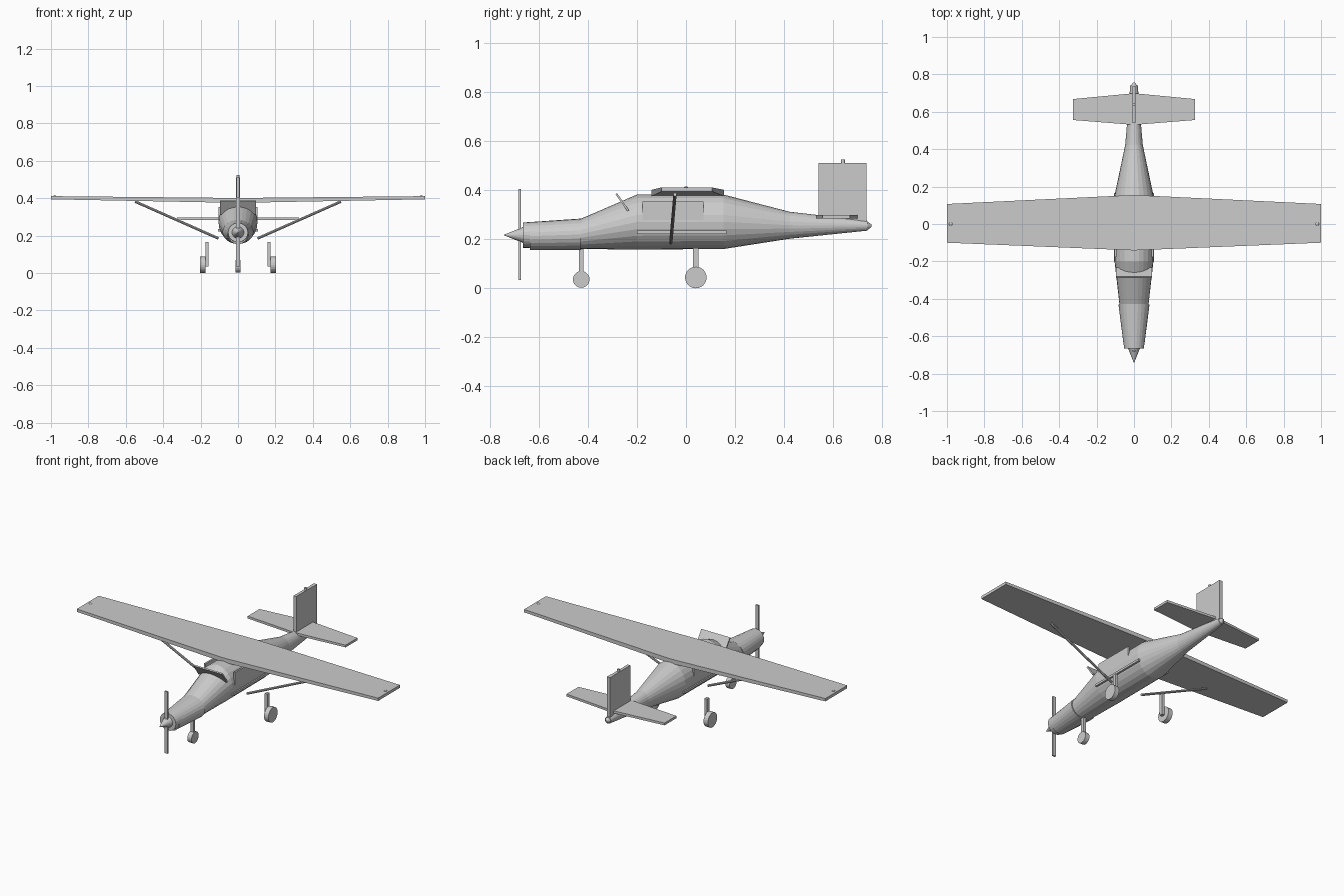
import bpy, bmesh, math
from mathutils import Vector

if "Cube" in bpy.data.objects:
    bpy.data.objects.remove(bpy.data.objects["Cube"])


def finish(bm, name):
    bmesh.ops.recalc_face_normals(bm, faces=bm.faces)
    me = bpy.data.meshes.new(name)
    bm.to_mesh(me)
    bm.free()
    ob = bpy.data.objects.new(name, me)
    bpy.context.collection.objects.link(ob)
    return ob


def loft(name, sections, n=24):
    """Elliptical rings along y from (y, z_bottom, z_top, half_width)."""
    bm = bmesh.new()
    rings = []
    for y, zb, zt, hw in sections:
        c, r = (zb + zt) / 2, (zt - zb) / 2
        rings.append([bm.verts.new((hw * math.cos(2 * math.pi * i / n), y,
                                    c + r * math.sin(2 * math.pi * i / n))) for i in range(n)])
    for a, b in zip(rings, rings[1:]):
        for i in range(n):
            j = (i + 1) % n
            bm.faces.new((a[i], a[j], b[j], b[i]))
    bm.faces.new(rings[0])
    bm.faces.new(rings[-1])
    return finish(bm, name)


def box(name, centre, size, tilt=0.0):
    bm = bmesh.new()
    bmesh.ops.create_cube(bm, size=1)
    bmesh.ops.scale(bm, vec=size, verts=bm.verts)
    ob = finish(bm, name)
    ob.location = centre
    ob.rotation_euler.x = tilt
    return ob


def rod(name, a, b, r1, r2=None, n=16):
    a, b = Vector(a), Vector(b)
    bm = bmesh.new()
    bmesh.ops.create_cone(bm, cap_ends=True, segments=n, radius1=r1,
                          radius2=r1 if r2 is None else r2, depth=(b - a).length)
    ob = finish(bm, name)
    ob.location = (a + b) / 2
    ob.rotation_euler = (b - a).to_track_quat('Z', 'Y').to_euler()
    return ob


def ball(name, centre, r):
    bm = bmesh.new()
    bmesh.ops.create_uvsphere(bm, u_segments=12, v_segments=8, radius=r)
    ob = finish(bm, name)
    ob.location = centre
    return ob


def tapered_panel(name, stations):
    """Flat tapered slab from (x, y_front, y_back, z_bottom, z_top)."""
    bm = bmesh.new()
    rings = [[bm.verts.new((x, y, z)) for y, z in ((yf, zb), (yb, zb), (yb, zt), (yf, zt))]
             for x, yf, yb, zb, zt in stations]
    for a, b in zip(rings, rings[1:]):
        for i in range(4):
            j = (i + 1) % 4
            bm.faces.new((a[i], a[j], b[j], b[i]))
    bm.faces.new(rings[0])
    bm.faces.new(rings[-1])
    return finish(bm, name)


# Body and engine cowling
loft("fuselage", [(-0.665, 0.165, 0.268, 0.053), (-0.427, 0.16, 0.284, 0.078),
                  (-0.2, 0.158, 0.382, 0.104), (0.153, 0.16, 0.382, 0.104),
                  (0.422, 0.202, 0.312, 0.047), (0.74, 0.235, 0.275, 0.02)])
loft("cowling", [(-0.635, 0.155, 0.27, 0.057), (-0.43, 0.155, 0.284, 0.083)])
loft("tail_cone", [(0.735, 0.235, 0.275, 0.02), (0.757, 0.25, 0.26, 0.005)], 12)

# Propeller
rod("spinner", (0, -0.66, 0.217), (0, -0.745, 0.217), 0.034, 0.0, 20)
box("propeller_blades", (0, -0.678, 0.22), (0.02, 0.01, 0.371))

# Wing and tail surfaces
tapered_panel("wing", [(-1, -0.1, 0.107, 0.394, 0.411), (0, -0.141, 0.155, 0.375, 0.401),
                       (1, -0.1, 0.107, 0.394, 0.411)])
tapered_panel("tailplane", [(-0.325, 0.556, 0.668, 0.284, 0.298), (0, 0.53, 0.699, 0.284, 0.298),
                            (0.325, 0.556, 0.668, 0.284, 0.298)])
box("fin", (0, 0.622, 0.385), (0.018, 0.162, 0.252))
box("rudder", (0, 0.718, 0.385), (0.022, 0.034, 0.252))
rod("beacon", (0, 0.64, 0.505), (0, 0.64, 0.524), 0.008, n=12)

# Windscreen
box("windscreen", (0, -0.26, 0.351), (0.19, 0.008, 0.085), math.atan2(0.049, 0.07))

# Nose gear
box("nose_gear_leg", (0, -0.427, 0.11), (0.018, 0.017, 0.14))
rod("nose_wheel", (-0.014, -0.427, 0.036), (0.014, -0.427, 0.036), 0.034, n=20)

# Paired parts
for side, s in (("left", -1), ("right", 1)):
    box(side + "_window", (s * 0.098, -0.053, 0.315), (0.01, 0.249, 0.076))
    box(side + "_side_strip", (s * 0.1, -0.018, 0.2285), (0.012, 0.365, 0.013))
    rod(side + "_wing_strut", (s * 0.55, -0.045, 0.382), (s * 0.105, -0.062, 0.185), 0.007, n=10)
    box(side + "_gear_leg", (s * 0.166, 0.04, 0.1), (0.018, 0.022, 0.13))
    rod(side + "_main_wheel", (s * 0.175, 0.04, 0.044), (s * 0.204, 0.04, 0.044), 0.044, n=24)
    ball(side + "_wingtip_light", (s * 0.98, 0.0, 0.405), 0.011)
